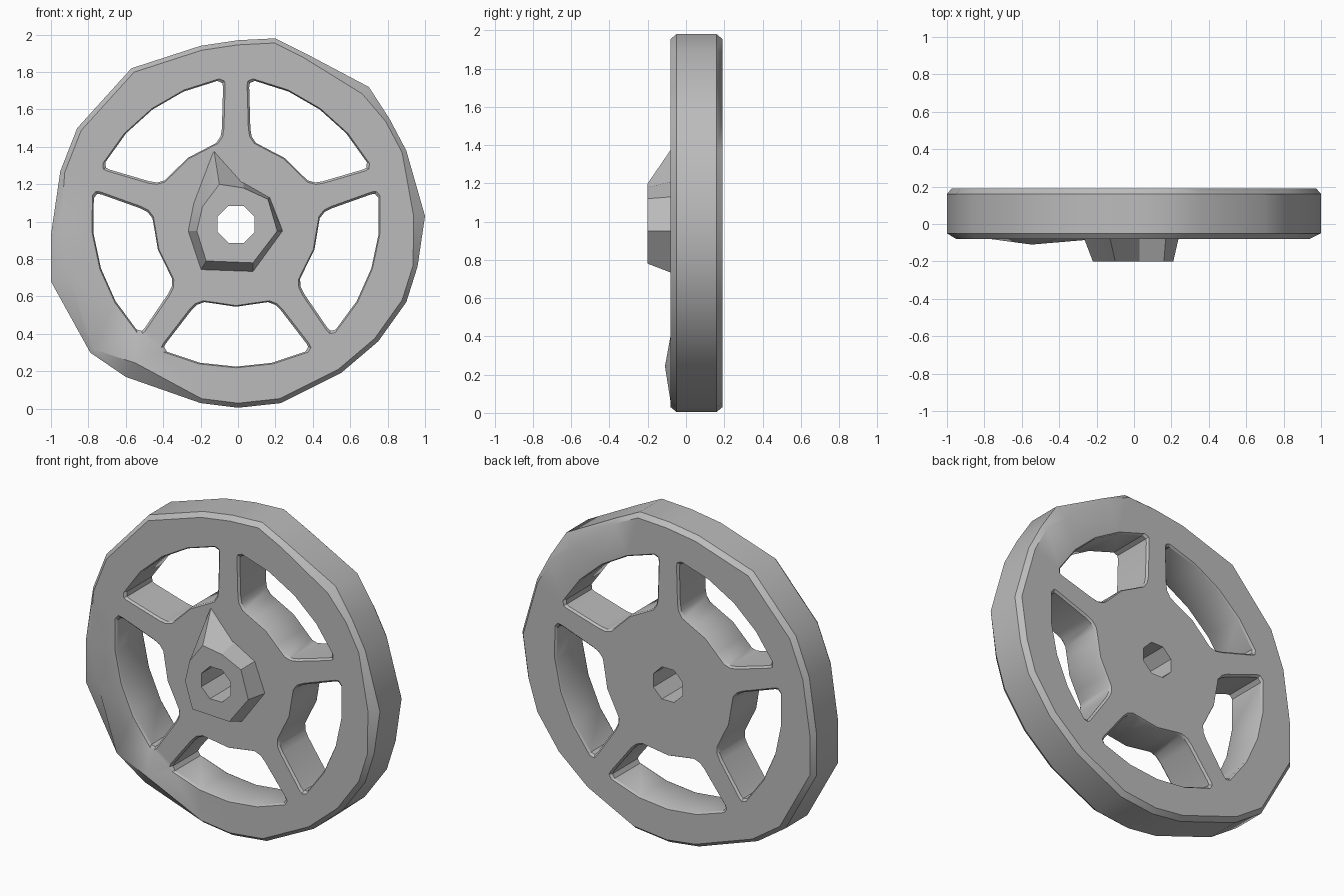
import bpy
import bmesh
from math import cos, sin, pi, radians

cube = bpy.data.objects.get("Cube")
if cube:
    bpy.data.objects.remove(cube, do_unlink=True)

FRONT, BACK, CHAMFER = -0.08, 0.19, 0.03
CX, CZ = -0.01, 0.985

grey = bpy.data.materials.new("plain grey")
grey.use_nodes = True
grey.diffuse_color = (0.5, 0.5, 0.5, 1)
grey.node_tree.nodes["Principled BSDF"].inputs["Base Color"].default_value = grey.diffuse_color


def ring(bm, points, y):
    return [bm.verts.new((x, y, z)) for x, z in points]


def loft(bm, rings, closed=False):
    """Skin neighbouring rings with quads; closed also joins last to first."""
    pairs = list(zip(rings, rings[1:]))
    if closed:
        pairs.append((rings[-1], rings[0]))
    for a, b in pairs:
        n = len(a)
        for i in range(n):
            j = (i + 1) % n
            bm.faces.new((a[i], a[j], b[j], b[i]))


def loop_edges(bm, verts):
    return [bm.edges.get((v, w)) for v, w in zip(verts, verts[1:] + verts[:1])]


def finish(bm, name, angle):
    bmesh.ops.recalc_face_normals(bm, faces=bm.faces[:])
    mesh = bpy.data.meshes.new(name)
    bm.to_mesh(mesh)
    bm.free()
    mesh.materials.append(grey)
    obj = bpy.data.objects.new(name, mesh)
    bpy.context.collection.objects.link(obj)
    bpy.ops.object.select_all(action="DESELECT")
    obj.select_set(True)
    bpy.context.view_layer.objects.active = obj
    bpy.ops.object.shade_smooth_by_angle(angle=radians(angle))
    return obj


def scaled(points, factors):
    return [(CX + (x - CX) * f, CZ + (z - CZ) * f)
            for (x, z), f in zip(points, factors)]


def window(direction, grow):
    """Opening between two spokes: half outline (tangent, radius), mirrored."""
    half = [(0, .44), (.1, .425), (.17, .415), (.21, .43), (.24, .46),
            (.375, .635), (.385, .655), (.37, .68), (.19, .74), (0, .76)]
    outline = half + [(-t, r) for t, r in half[-2:0:-1]]
    middle = 0.6
    dx, dz = cos(direction), sin(direction)
    result = []
    for t, r in outline:
        t, r = t * grow, middle + (r - middle) * grow
        result.append((CX + r * dx - t * dz, CZ + r * dz + t * dx))
    return result


# Uneven hand-cut rim outline
rim = [(.2, 1.98), (0, 1.97), (-.2, 1.94), (-.57, 1.82), (-.86, 1.5),
       (-.95, 1.27), (-1, .93), (-1, .68), (-.79, .3), (-.6, .17),
       (-.2, .03), (0, .005), (.23, .03), (.55, .19), (.75, .36),
       (.9, .57), (.96, .76), (1, 1.03), (.9, 1.38), (.81, 1.55),
       (.7, 1.72), (.36, 1.9)]
front_inset = [.975] * len(rim)
for i, f in {6: .95, 7: .9, 9: .91, 17: .94, 20: .95}.items():
    front_inset[i] = f
back_inset = [.975] * len(rim)
back_inset[20] = .92

bore = [(CX + .107 * cos(a * pi / 4 + pi / 8), CZ + .107 * sin(a * pi / 4 + pi / 8))
        for a in range(8)]

# Wheel body: rim, spokes and hub disc as one plate with openings
bm = bmesh.new()
outer = [ring(bm, scaled(rim, front_inset), FRONT),
         ring(bm, rim, FRONT + CHAMFER),
         ring(bm, rim, BACK - CHAMFER),
         ring(bm, scaled(rim, back_inset), BACK)]
walls = [outer, [ring(bm, bore, FRONT), ring(bm, bore, BACK)]]
for k in range(5):
    direction = -pi / 2 + k * 2 * pi / 5
    lip = 0.012
    walls.append([ring(bm, window(direction, 1.04), FRONT),
                  ring(bm, window(direction, 1), FRONT + lip),
                  ring(bm, window(direction, 1), BACK - lip),
                  ring(bm, window(direction, 1.04), BACK)])
for rings in walls:
    loft(bm, rings)
for side in (0, -1):
    edges = [e for rings in walls for e in loop_edges(bm, rings[side])]
    bmesh.ops.triangle_fill(bm, edges=edges, use_beauty=True, normal=(0, 1, 0))
# Raised nick at the lower rim
outer[0][9].co.y -= CHAMFER
finish(bm, "wheel_body", 30)

# Hub boss: faceted collar round the bore with a fin running up the disc
base = [(.24, .95), (.17, 1.13), (.03, 1.21), (-.13, 1.39),
        (-.24, 1.1), (-.27, .95), (-.2, .74), (.08, .73)]
face = [(.21, .95), (.16, 1.12), (.03, 1.18), (-.1, 1.2),
        (-.19, 1.08), (-.22, .95), (-.17, .79), (.08, .78)]
bm = bmesh.new()
loft(bm, [ring(bm, base, FRONT + .01), ring(bm, face, -.2),
          ring(bm, bore, -.2), ring(bm, bore, FRONT + .01)], closed=True)
finish(bm, "hub_boss", 20)
